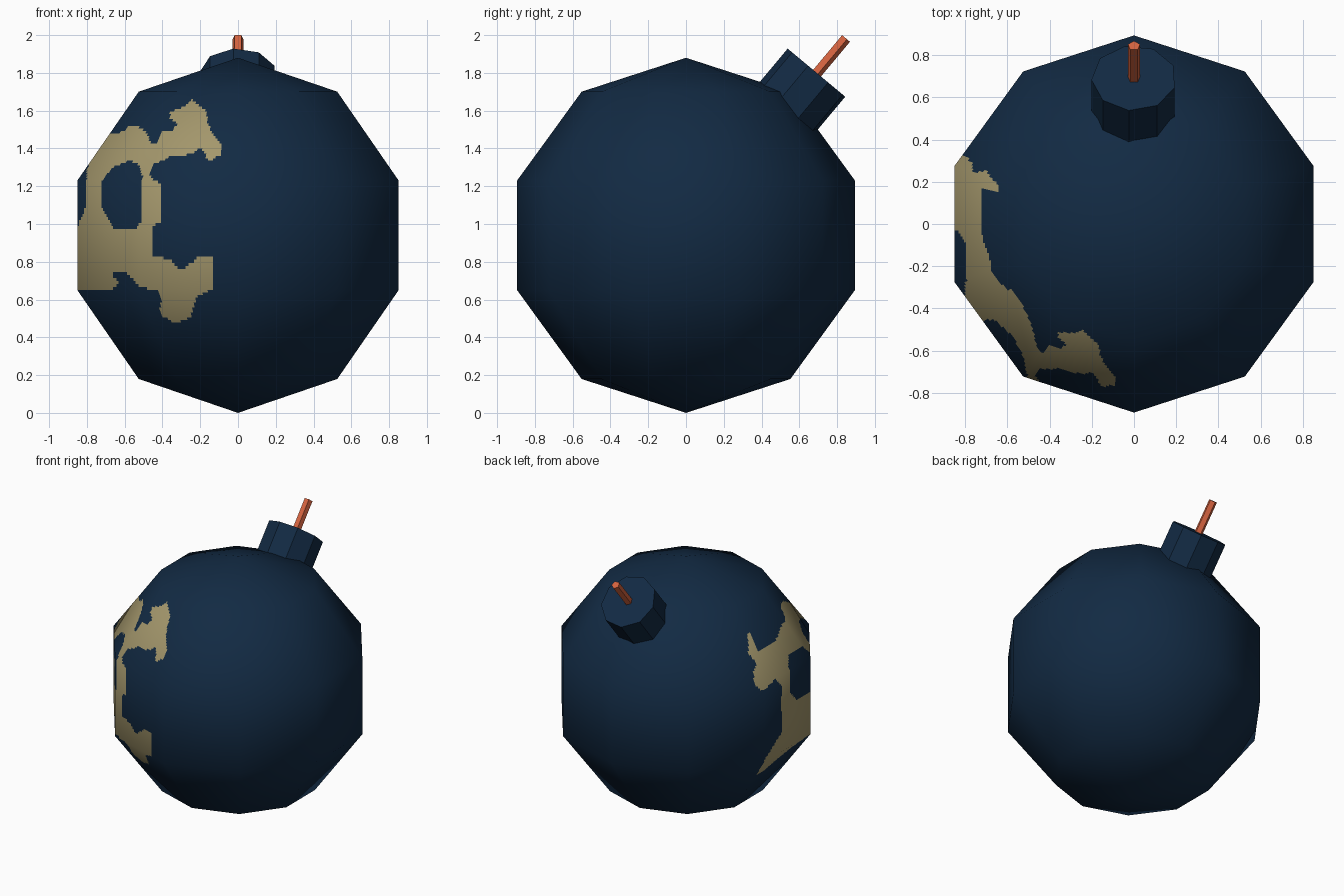
import bpy, bmesh, math
from mathutils import Vector

if "Cube" in bpy.data.objects:
    bpy.data.objects.remove(bpy.data.objects["Cube"])


def material(name, rgb):
    m = bpy.data.materials.new(name)
    m.diffuse_color = (*rgb, 1)
    m.use_nodes = True
    m.node_tree.nodes["Principled BSDF"].inputs["Base Color"].default_value = m.diffuse_color
    return m


NAVY = material("dark navy", (0.006, 0.023, 0.056))
SAND = material("sand", (0.37, 0.31, 0.15))
ORANGE = material("burnt orange", (0.66, 0.125, 0.05))


def finish(name, bm, mats):
    bmesh.ops.recalc_face_normals(bm, faces=bm.faces)
    me = bpy.data.meshes.new(name)
    bm.to_mesh(me)
    bm.free()
    for m in mats:
        me.materials.append(m)
    ob = bpy.data.objects.new(name, me)
    bpy.context.collection.objects.link(ob)
    return ob


def inside(x, z, poly):
    hit = False
    for (x1, z1), (x2, z2) in zip(poly, poly[1:] + poly[:1]):
        if (z1 > z) != (z2 > z) and x < (x2 - x1) * (z - z1) / (z2 - z1) + x1:
            hit = not hit
    return hit


# painted emblem, right half, in front view (x, z)
RIGHT = [(-1, 1.50), (-.62, 1.51), (-.53, 1.515), (-.485, 1.485), (-.46, 1.42), (-.43, 1.43),
         (-.41, 1.485), (-.35, 1.49), (-.32, 1.53), (-.36, 1.56), (-.36, 1.595),
         (-.29, 1.62), (-.24, 1.66), (-.20, 1.62), (-.165, 1.60), (-.165, 1.54),
         (-.14, 1.485), (-.085, 1.415), (-.085, 1.37), (-.15, 1.335), (-.20, 1.40),
         (-.25, 1.37), (-.36, 1.355), (-.455, 1.31), (-.465, 1.255), (-.41, 1.21),
         (-.41, 1.015), (-.455, .975), (-.455, .825), (-.36, .815), (-.30, .755),
         (-.21, .825), (-.127, .825), (-.127, .655), (-.215, .62), (-.25, .505),
         (-.33, .475), (-.41, .52), (-.41, .64), (-.52, .67), (-.60, .75), (-.66, .75),
         (-.66, .72), (-.63, .69), (-.665, .65), (-1, .65)]
RIGHT_HOLE = [(-.66, 1.30), (-.58, 1.335), (-.53, 1.32), (-.505, 1.24), (-.505, 1.015),
              (-.545, .97), (-.65, .97), (-.72, 1.08), (-.72, 1.23)]

# painted emblem, left half, as (segment position, z)
LEFT = [(1, 1.50), (-.08, 1.48), (-.42, 1.41), (-.87, 1.41), (-.86, 1.535), (-.95, 1.53),
        (-1.05, 1.43), (-.99, 1.36), (-1.08, 1.31), (-1.11, 1.23), (-1.0, 1.19),
        (-.78, 1.23), (-.6, 1.13), (-.66, .99), (-.6, .92), (-.62, .80), (-1.0, .66),
        (-.98, .51), (-.8, .50), (-.68, .54), (-.35, .62), (-.05, .65), (1, .65)]
LEFT_HOLE = [(-.3, 1.31), (0, 1.31), (.12, 1.24), (.12, 1.08), (0, .98),
             (-.3, .98), (-.44, 1.06), (-.44, 1.25)]

# round body: ten segments, five rings
R, SEG, RINGS = 0.94, 10, 5
bm = bmesh.new()
rings = []
for k in range(1, RINGS):
    t = math.pi * k / RINGS
    rings.append([bm.verts.new((R * math.sin(t) * math.cos(math.radians(18 + 36 * i)),
                                R * math.sin(t) * math.sin(math.radians(18 + 36 * i)),
                                R + R * math.cos(t))) for i in range(SEG)])
top, bottom = bm.verts.new((0, 0, 2 * R)), bm.verts.new((0, 0, 0))
for i in range(SEG):
    j = (i + 1) % SEG
    bm.faces.new((top, rings[0][i], rings[0][j]))
    bm.faces.new((bottom, rings[-1][j], rings[-1][i]))
    for a, b in zip(rings, rings[1:]):
        bm.faces.new((a[i], b[i], b[j], a[j]))


def azimuth(c):
    return math.degrees(math.atan2(c.y, c.x)) % 360


# fine cells on the painted side, coloured by the emblem outline
painted = [f for f in bm.faces if len(f.verts) == 4
           and 126 < azimuth(f.calc_center_median()) < 270]
edges = list({e for f in painted for e in f.edges})
bmesh.ops.subdivide_edges(bm, edges=edges, cuts=35, use_grid_fill=True)
for f in bm.faces:
    f.smooth = True
    c = f.calc_center_median()
    az = azimuth(c)
    if len(f.verts) != 4 or not 126 < az < 270:
        continue
    if az > 208:
        on = inside(c.x, c.z, RIGHT) and not inside(c.x, c.z, RIGHT_HOLE)
    else:
        s = (az - 198) / 36
        on = inside(s, c.z, LEFT) and not inside(s, c.z, LEFT_HOLE)
    f.material_index = int(on)
body = finish("body", bm, [NAVY, SAND])
centre = Vector((0, 0, R))
body.data.normals_split_custom_set_from_vertices(
    [(v.co - centre).normalized() for v in body.data.vertices])

# tilted prisms on the upper back
AXIS = Vector((0, 0.641, 0.767))
UP = Vector((0, -0.767, 0.641))
SIDE = Vector((1, 0, 0))


def prism(name, tip, length, radius, sides, start, mat):
    bm = bmesh.new()
    ends = []
    for d in (0, length):
        ends.append([bm.verts.new(tip - AXIS * d + radius * (SIDE * math.cos(a) + UP * math.sin(a)))
                     for a in (math.radians(start + 360 * i / sides) for i in range(sides))])
        bm.faces.new(ends[-1])
    for i in range(sides):
        j = (i + 1) % sides
        bm.faces.new((ends[0][i], ends[0][j], ends[1][j], ends[1][i]))
    return finish(name, bm, [mat])


prism("neck_cap", Vector((0, 0.692, 1.80)), 0.36, 0.202, 9, 17, NAVY)
prism("fuse", Vector((0, 0.845, 1.984)), 0.28, 0.03, 5, 270, ORANGE)
